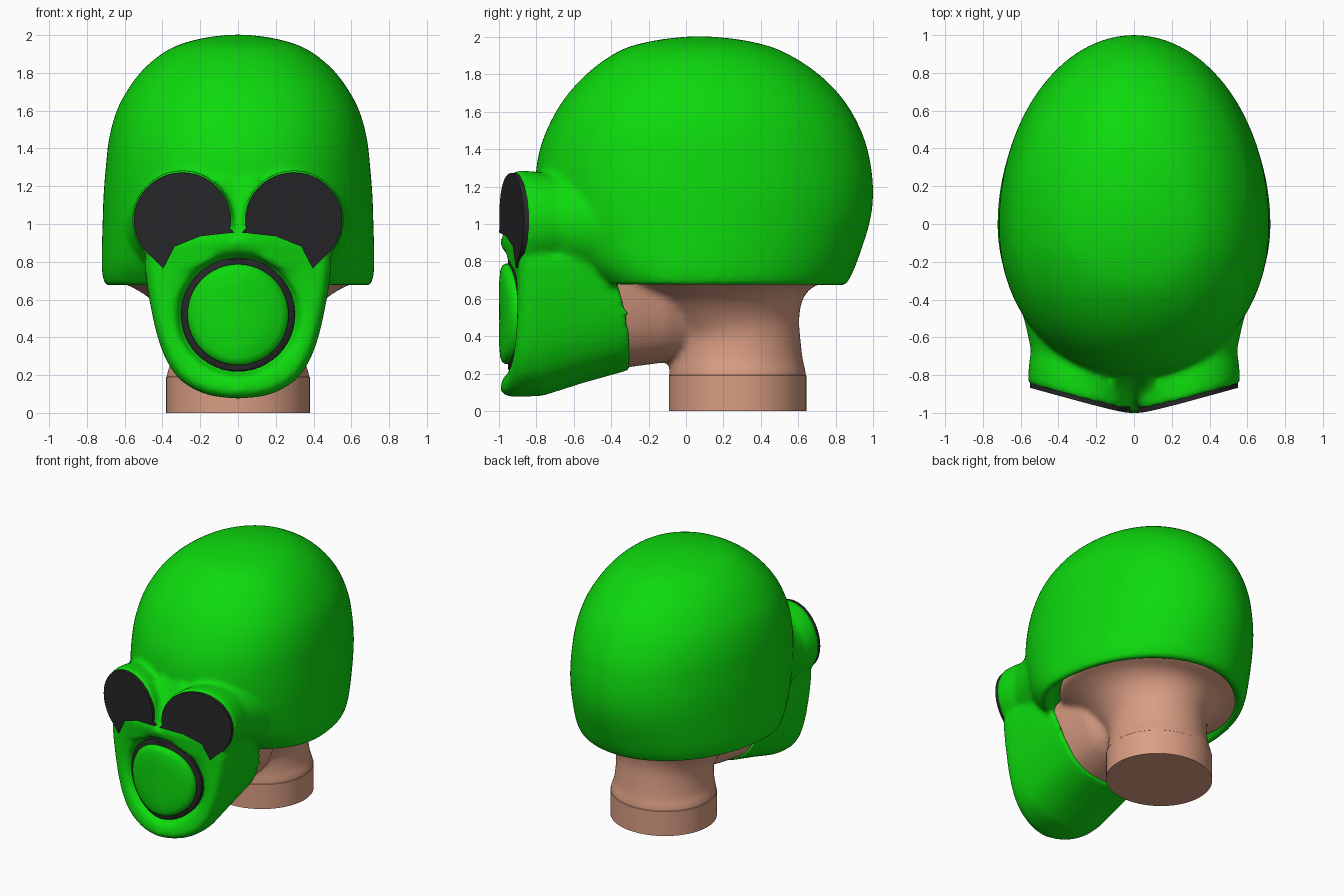
import bpy, bmesh, math

if "Cube" in bpy.data.objects:
    bpy.data.objects.remove(bpy.data.objects["Cube"])


def material(name, rgb):
    m = bpy.data.materials.new(name)
    m.diffuse_color = (*rgb, 1)
    m.use_nodes = True
    m.node_tree.nodes["Principled BSDF"].inputs["Base Color"].default_value = m.diffuse_color
    return m


GREEN = material("green_rubber", (0.004, 0.70, 0.004))
DARK = material("dark_glass", (0.02, 0.02, 0.022))
SKIN = material("skin", (0.70, 0.34, 0.23))


def loft(bm, rings):
    """Closed shell through rings that share a point count."""
    vs = [[bm.verts.new(p) for p in r] for r in rings]
    n = len(vs[0])
    for a, b in zip(vs, vs[1:]):
        for i in range(n):
            j = (i + 1) % n
            bm.faces.new((a[i], a[j], b[j], b[i]))
    bm.faces.new(vs[0])
    bm.faces.new(vs[-1])


def spline(rows, steps=4):
    """Catmull-Rom interpolation of a list of number rows."""
    out = []
    for i in range(len(rows) - 1):
        p0, p1, p2, p3 = (rows[min(max(i + k, 0), len(rows) - 1)] for k in (-1, 0, 1, 2))
        for s in range(steps):
            t = s / steps
            out.append([.5 * (2 * b + (c - a) * t + (2 * a - 5 * b + 4 * c - d) * t * t
                              + (3 * b - a - 3 * c + d) * t ** 3)
                        for a, b, c, d in zip(p0, p1, p2, p3)])
    return out + [list(rows[-1])]


def finish(bm, name, mat, voxel=None, angle=40):
    bmesh.ops.recalc_face_normals(bm, faces=bm.faces[:])
    me = bpy.data.meshes.new(name)
    bm.to_mesh(me)
    bm.free()
    me.materials.append(mat)
    ob = bpy.data.objects.new(name, me)
    bpy.context.collection.objects.link(ob)
    if voxel:
        # fuse the shells into one skin and soften the joins
        r = ob.modifiers.new("fuse", "REMESH")
        r.mode = "VOXEL"
        r.voxel_size = voxel
        r.use_smooth_shade = True
        s = ob.modifiers.new("soften", "SMOOTH")
        s.factor = 0.5
        s.iterations = 8
    else:
        bpy.ops.object.select_all(action="DESELECT")
        ob.select_set(True)
        bpy.context.view_layer.objects.active = ob
        bpy.ops.object.shade_smooth_by_angle(angle=math.radians(angle))
    return ob


def wedge(x):
    """The front of the mask is swept back from the centre line."""
    return 0.28 * (math.sqrt(x * x + 0.0064) - 0.08)


def egg(z, w, front, back, yc, pf=2.0, n=72):
    """Horizontal ring: blunt at the front, elliptical at the back."""
    pts = []
    for i in range(n):
        a = 2 * math.pi * i / n
        c, s = math.cos(a), math.sin(a)
        p, ry = (2, back - yc) if s > 0 else (pf, yc - front)
        k = (abs(c) ** p + abs(s) ** p) ** (-1 / p)
        pts.append((w * c * k, yc + ry * s * k, z))
    return pts


def circle(cx, cz, r, y, n=48):
    """Upright ring following the swept-back front."""
    out = []
    for i in range(n):
        a = 2 * math.pi * i / n
        x = cx + r * math.cos(a)
        out.append((x, y + wedge(x), cz + r * math.sin(a)))
    return out


# Outline of the jaw seen from the front
half = [(0, .075), (.16, .095), (.295, .165), (.375, .27), (.425, .40), (.46, .55),
        (.485, .70), (.49, .83), (.41, .91), (.2, .945), (0, .95)]
half = spline(half)
outline = half + [(-x, z) for x, z in half[-2:0:-1]]
FZ = 0.52


def jaw(y, s, zb, shear=False):
    pts = []
    for x, z in outline:
        z = zb + (z - .075) * (.95 - zb) / .875
        pts.append((x * s, y - (min(max(0, z - .57), .14) if shear else 0), z))
    return pts


def jaw_front(y, scale, mix=0.0, r=0.33):
    """Jaw outline shrunk, then blended to the round filter socket."""
    pts = []
    for x, z in outline:
        d = math.hypot(x, z - FZ)
        k = scale * (1 - mix) + mix * r / d
        px = x * k
        pts.append((px, y + wedge(px), FZ + (z - FZ) * k))
    return pts


# Hood: dome, jaw mask and two goggle housings fused together
hood = bmesh.new()
# z, half width, front, back, widest y
dome = [(.75, .61, -.42, .76, 0), (.69, .655, -.48, .79, 0), (.668, .685, -.51, .835, 0),
        (.70, .712, -.55, .87, 0), (.80, .722, -.66, .915, 0), (1.0, .717, -.77, .98, 0),
        (1.15, .712, -.80, 1.0, 0), (1.3, .70, -.80, .99, 0), (1.45, .683, -.765, .955, 0),
        (1.6, .642, -.695, .885, 0), (1.72, .578, -.61, .795, 0), (1.82, .50, -.51, .685, .01),
        (1.90, .405, -.40, .56, .02), (1.95, .31, -.295, .445, .04), (1.985, .18, -.14, .29, .06),
        (2.002, .05, .01, .13, .07)]
loft(hood, [egg(z, w, f, b, yc, 2.15) for z, w, f, b, yc in spline(dome)])
loft(hood, [jaw(-.30, .95, .22, True), jaw(-.55, .98, .15), jaw(-.77, 1, .08),
            jaw_front(-.93, 1), jaw_front(-.965, .985), jaw_front(-.995, .92),
            jaw_front(-.985, .9, .6), jaw_front(-.965, 1, 1, .325),
            jaw_front(-.90, 1, 1, .305)])
for side in (-1, 1):
    cx = .295 * side
    loft(hood, [circle(cx + dx * side, 1.02 - dz, r, y) for y, r, dx, dz in
                ((-.25, .26, .12, .04), (-.50, .275, .055, .03), (-.67, .27, .01, .01),
                 (-.80, .25, 0, 0), (-.88, .262, 0, 0), (-.965, .266, 0, 0), (-.985, .255, 0, 0))])
# web that turns the gap between the goggles into a V
web = [[(-w, -.7, z), (w, -.7, z), (w, y - .03, z), (0, y, z), (-w, y - .03, z)]
       for z, w, y in ((.92, .06, -.96), (1.0, .06, -.94), (1.08, .07, -.90),
                       (1.16, .08, -.85), (1.24, .11, -.80))]
loft(hood, web)
finish(hood, "hood", GREEN, 0.018)

# Neck, underside of the head and back of the jaw
skin = bmesh.new()
neck = [(.06, .376, -.088, .639), (.2, .378, -.09, .641), (.27, .355, -.088, .625),
        (.4, .345, -.1, .61), (.5, .38, -.2, .605), (.6, .46, -.3, .625),
        (.665, .56, -.4, .68), (.71, .655, -.44, .79), (.78, .63, -.44, .78)]
loft(skin, [egg(z, w, f, b, (f + b) / 2) for z, w, f, b in spline(neck, 3)])
back_jaw = [jaw(-.45, .90, .21), jaw(-.30, .90, .235), jaw(-.1, .86, .262), jaw(.12, .65, .30)]
# keep the jaw top hidden inside the dome
loft(skin, [[(x, y, min(z, .78)) for x, y, z in r] for r in back_jaw])
finish(skin, "neck_and_jaw", SKIN, 0.018)

# Crisp base of the neck
base = bmesh.new()
loft(base, [egg(z, .38, -.092, .643, .2755) for z in (0, .1, .19)] + [egg(.21, .36, -.07, .62, .2755)])
finish(base, "neck_base", SKIN)

# Filter: dark ring with a domed green cap
ring = bmesh.new()
loft(ring, [circle(0, FZ, r, y) for r, y in ((.30, -.89), (.302, -.945), (.294, -.952), (.25, -.952))])
finish(ring, "filter_ring", DARK)
cap = bmesh.new()
loft(cap, [circle(0, FZ, r, y) for r, y in
           ((.268, -.93), (.268, -.965), (.258, -.982), (.23, -.993), (.16, -.999), (.06, -1.0))])
finish(cap, "filter_cap", GREEN, angle=60)

# Lenses: round plates with a stepped lower edge
for side, label in ((-1, "right"), (1, "left")):
    shape = [(.295 + .256 * math.cos(math.radians(a)), 1.02 + .252 * math.sin(math.radians(a)))
             for a in range(-50, 191, 5)]
    shape += [(.02, .955), (.2, .935), (.335, .88), (.395, .765)]
    bm = bmesh.new()
    loft(bm, [[(x * side, y + wedge(x), z) for x, z in shape] for y in (-.95, -1.0)])
    finish(bm, label + "_lens", DARK, angle=30)
